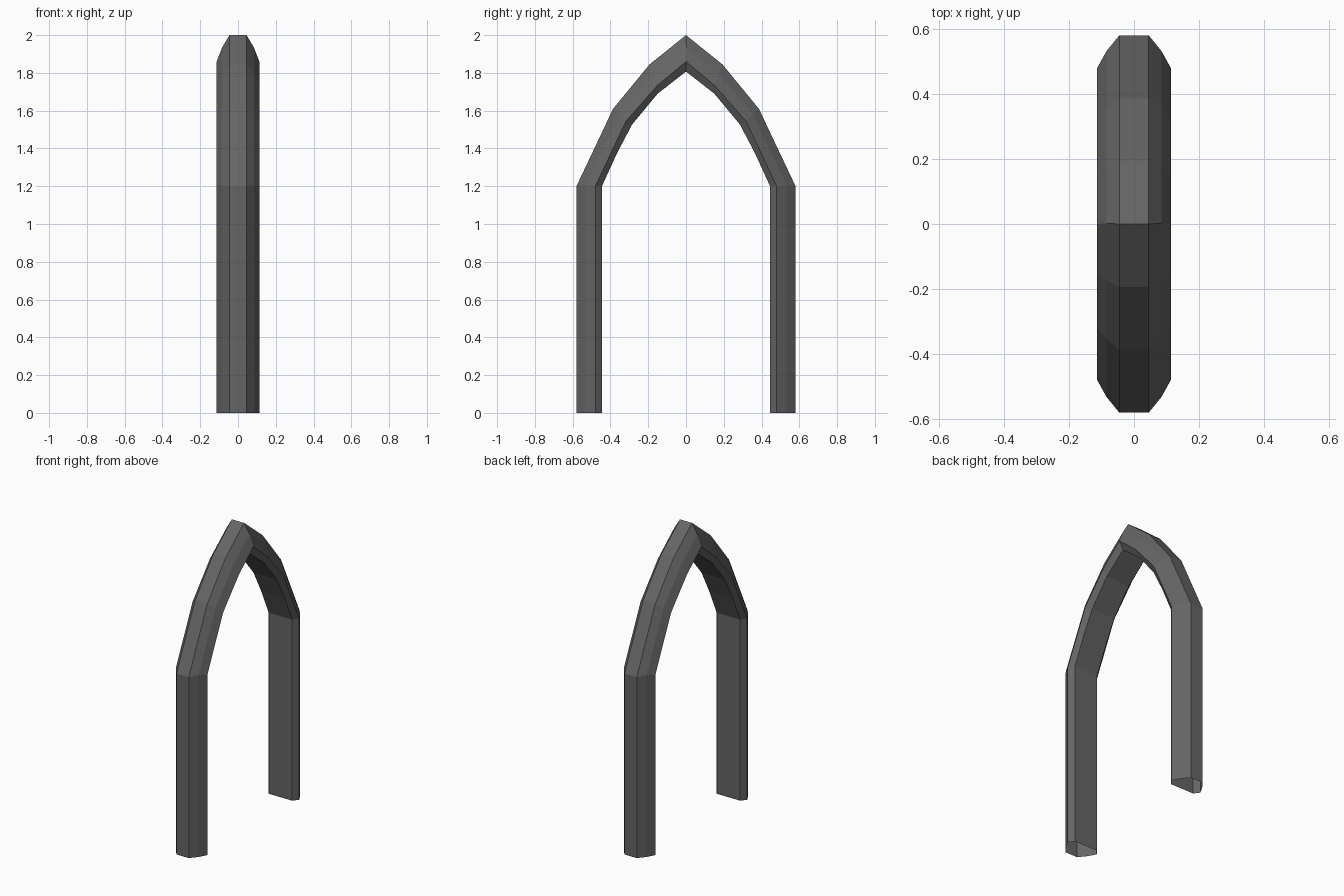
import bpy, bmesh
from mathutils import Vector

if "Cube" in bpy.data.objects:
    bpy.data.objects.remove(bpy.data.objects["Cube"])

# Half-arch rails as (y, z), from the foot to the pointed apex
outer = [(.58, 0), (.58, 1.2), (.483, 1.405), (.386, 1.61), (.193, 1.845), (0, 2.0)]
widest = [(.48, 0), (.48, 1.2), (.399, 1.372), (.318, 1.544), (.15, 1.735), (0, 1.86)]
inner = [(.445, 0), (.445, 1.2), (.365, 1.375), (.285, 1.527), (.15, 1.69), (0, 1.807)]


def ring(o, w, i):
    """Cross-section with a two-step bevelled outside and a chamfered inside."""
    m = ((o[0] + w[0]) / 2 + .002, (o[1] + w[1]) / 2 + .005)
    side = [(.045, o), (.084, m), (.113, w), (.086, i)]
    loop = side + [(-x, p) for x, p in reversed(side)]
    return [Vector((x, p[0], p[1])) for x, p in loop]


half = [ring(*r) for r in zip(outer, widest, inner)]
other = [[Vector((v.x, -v.y, v.z)) for v in r] for r in reversed(half[:-1])]

# Sweep one open-footed shell over the whole arch
bm = bmesh.new()
rings = [[bm.verts.new(v) for v in r] for r in half + other]
for r in (rings[0], rings[-1]):
    for v in r:
        v.co.z = 0
for a, b in zip(rings, rings[1:]):
    for k in range(len(a)):
        n = (k + 1) % len(a)
        bm.faces.new((a[k], a[n], b[n], b[k]))
bmesh.ops.recalc_face_normals(bm, faces=bm.faces)

# The open shell must face outwards: check a face on the outside of a leg
far = max(bm.faces, key=lambda f: f.calc_center_median().y)
if far.normal.y < 0:
    bmesh.ops.reverse_faces(bm, faces=bm.faces)

mesh = bpy.data.meshes.new("pointed_arch")
bm.to_mesh(mesh)
bm.free()

# Dark grey stone
stone = bpy.data.materials.new("dark_stone")
stone.diffuse_color = (.13, .13, .13, 1)
stone.use_nodes = True
stone.node_tree.nodes["Principled BSDF"].inputs["Base Color"].default_value = stone.diffuse_color
mesh.materials.append(stone)
bpy.context.collection.objects.link(bpy.data.objects.new("pointed_arch", mesh))
